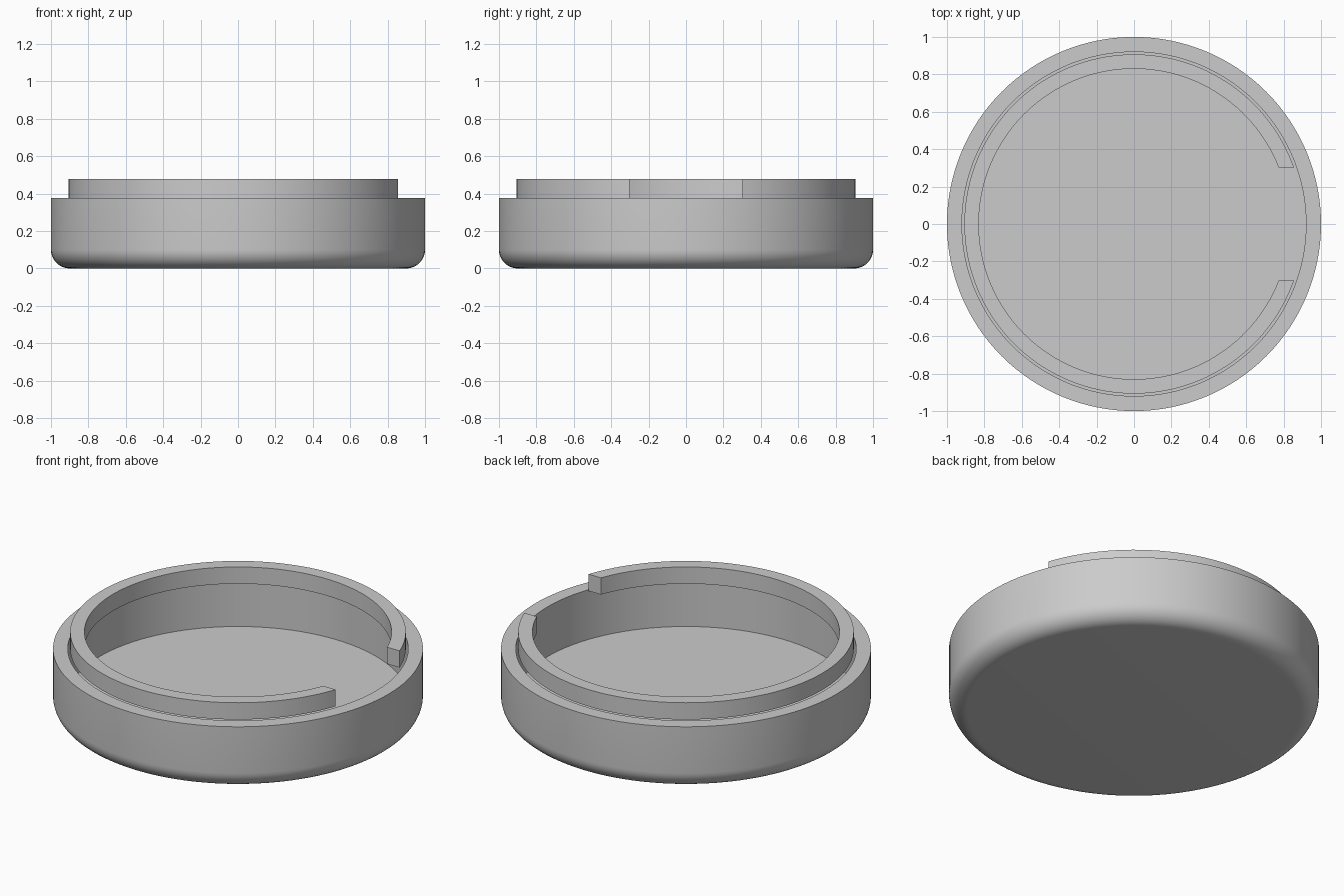
import bpy, bmesh, math

if "Cube" in bpy.data.objects:
    bpy.data.objects.remove(bpy.data.objects["Cube"])

SIDES = 128

grey = bpy.data.materials.new("plain_grey")
grey.diffuse_color = (0.6, 0.6, 0.6, 1)
grey.use_nodes = True
grey.node_tree.nodes["Principled BSDF"].inputs["Base Color"].default_value = grey.diffuse_color


def finish(bm, name):
    bmesh.ops.recalc_face_normals(bm, faces=bm.faces[:])
    mesh = bpy.data.meshes.new(name)
    bm.to_mesh(mesh)
    bm.free()
    mesh.materials.append(grey)
    obj = bpy.data.objects.new(name, mesh)
    bpy.context.collection.objects.link(obj)
    bpy.ops.object.select_all(action='DESELECT')
    obj.select_set(True)
    bpy.context.view_layer.objects.active = obj
    bpy.ops.object.shade_smooth_by_angle(angle=math.radians(30))
    return obj


def base_dish(radius, inner, height, floor, fillet, steps=10):
    """Hollow round dish with a rounded bottom edge."""
    profile = [(radius - fillet + fillet * math.sin(a), fillet - fillet * math.cos(a))
               for a in (math.pi / 2 * i / steps for i in range(steps + 1))]
    profile += [(radius, height), (inner, height), (inner, floor)]
    bm = bmesh.new()
    rings = []
    for r, z in profile:
        rings.append([bm.verts.new((r * math.cos(t), r * math.sin(t), z))
                      for t in (2 * math.pi * i / SIDES for i in range(SIDES))])
    for a, b in zip(rings, rings[1:]):
        for i in range(SIDES):
            j = (i + 1) % SIDES
            bm.faces.new((a[i], a[j], b[j], b[i]))
    bm.faces.new(rings[0])      # underside
    bm.faces.new(rings[-1])     # inner floor
    return finish(bm, "base_dish")


def lip_ring(outer, inner, bottom, top, half_gap):
    """Open ring whose ends are cut flat, parallel to x."""
    profile = [(outer, bottom), (outer, top), (inner, top), (inner, bottom)]
    bm = bmesh.new()
    sections = []
    for i in range(SIDES + 1):
        section = []
        for r, z in profile:
            start = math.asin(half_gap / r)
            t = start + (2 * math.pi - 2 * start) * i / SIDES
            section.append(bm.verts.new((r * math.cos(t), r * math.sin(t), z)))
        sections.append(section)
    for a, b in zip(sections, sections[1:]):
        for i in range(4):
            j = (i + 1) % 4
            bm.faces.new((a[i], a[j], b[j], b[i]))
    bm.faces.new(sections[0])   # end faces at the opening
    bm.faces.new(sections[-1])
    return finish(bm, "lip_ring")


base_dish(radius=1.0, inner=0.92, height=0.377, floor=0.08, fillet=0.1)
lip_ring(outer=0.907, inner=0.83, bottom=0.377, top=0.477, half_gap=0.302)
